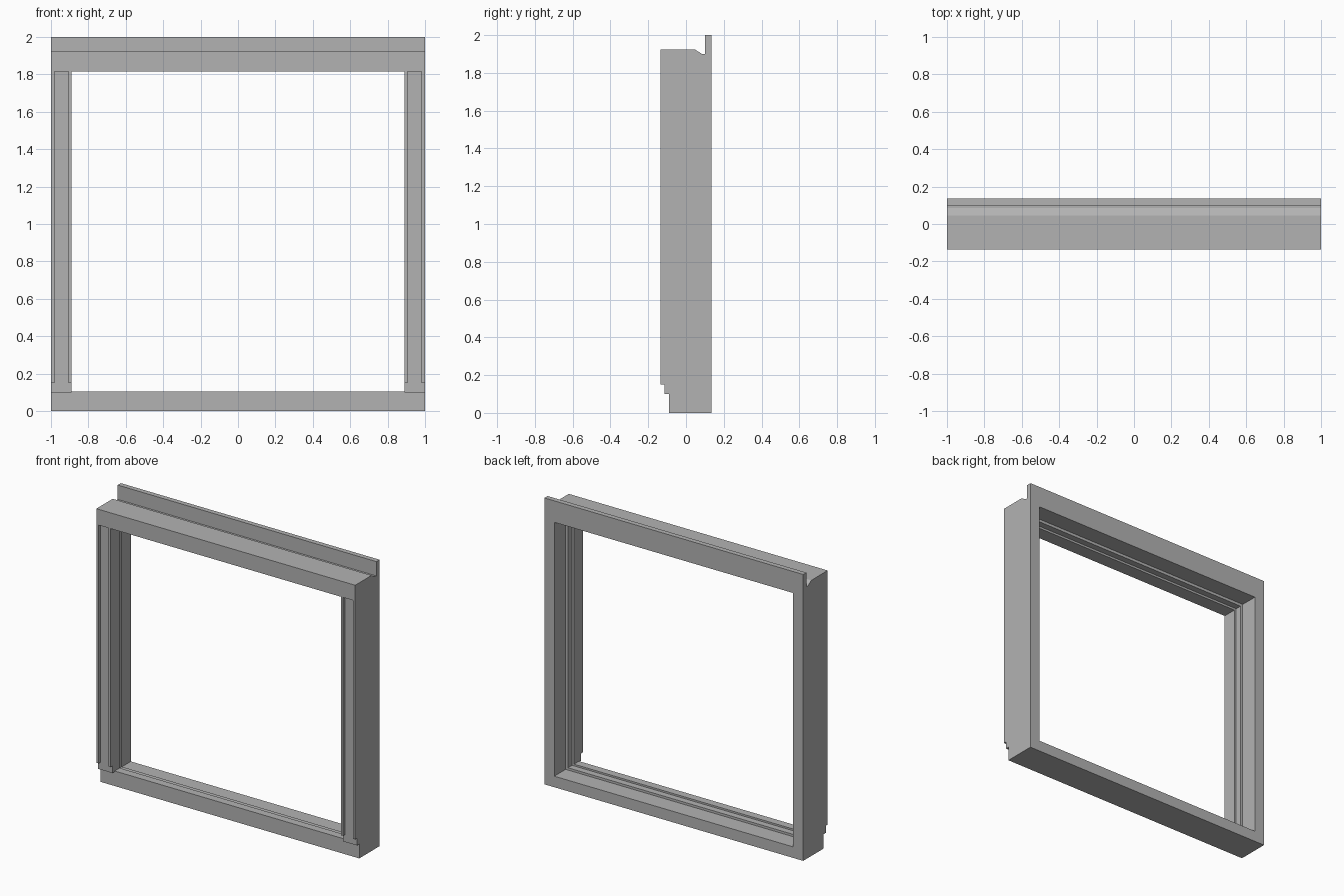
import bpy, bmesh
from mathutils import Vector

cube = bpy.data.objects.get("Cube")
if cube:
    bpy.data.objects.remove(cube, do_unlink=True)

grey = bpy.data.materials.new("frame_grey")
grey.use_nodes = True
grey.diffuse_color = (0.45, 0.45, 0.45, 1)
grey.node_tree.nodes["Principled BSDF"].inputs["Base Color"].default_value = (0.45, 0.45, 0.45, 1)


def prism(name, points, offset):
    """Extrude a closed outline of 3D points along an offset."""
    bm = bmesh.new()
    face = bm.faces.new([bm.verts.new(p) for p in points])
    ext = bmesh.ops.extrude_face_region(bm, geom=[face])
    moved = [g for g in ext["geom"] if isinstance(g, bmesh.types.BMVert)]
    bmesh.ops.translate(bm, verts=moved, vec=Vector(offset))
    bmesh.ops.recalc_face_normals(bm, faces=bm.faces)
    mesh = bpy.data.meshes.new(name)
    bm.to_mesh(mesh)
    bm.free()
    mesh.materials.append(grey)
    obj = bpy.data.objects.new(name, mesh)
    bpy.context.collection.objects.link(obj)
    return obj


def rail(name, outline):
    prism(name, [(-1, y, z) for y, z in outline], (2, 0, 0))


def post(name, side, outline, bottom, top):
    prism(name, [(side * x, y, bottom) for x, y in outline], (0, 0, top - bottom))


FRONT, APRON, SILL_FRONT, BACK = -0.135, -0.115, -0.09, 0.135
STEP_1, STEP_2 = -0.035, 0.01      # depths of the two rebate steps
HEAD = 1.815                       # underside of the head at the front

# Head with drip channel and upstand on top, stepped rebate below
rail("head", [(FRONT, HEAD), (STEP_1, HEAD), (STEP_1, 1.83), (STEP_2, 1.83),
              (STEP_2, 1.85), (BACK, 1.85), (BACK, 2), (0.1, 2), (0.1, 1.9),
              (0.085, 1.9), (0.045, 1.925), (FRONT, 1.925)])

# Sill with stepped rebate
rail("sill", [(SILL_FRONT, 0), (BACK, 0), (BACK, 0.077), (STEP_2, 0.077),
              (STEP_2, 0.093), (STEP_1, 0.093), (STEP_1, 0.105), (SILL_FRONT, 0.105)])

for label, side in (("left", 1), ("right", -1)):
    # Jamb with the same stepped rebate
    post(label + "_jamb", side,
         [(1, SILL_FRONT), (1, BACK), (0.923, BACK), (0.923, STEP_2), (0.905, STEP_2),
          (0.905, STEP_1), (0.89, STEP_1), (0.89, SILL_FRONT)], 0.077, 1.85)
    # Front apron overhanging the sill
    post(label + "_jamb_apron", side,
         [(1, APRON), (1, SILL_FRONT), (0.89, SILL_FRONT), (0.89, APRON)], 0.1, HEAD)
    # Ribs on both sides of the front groove
    for rib, a, b in (("outer", 0.982, 1), ("inner", 0.89, 0.907)):
        post(f"{label}_{rib}_rib", side,
             [(a, FRONT), (b, FRONT), (b, APRON), (a, APRON)], 0.15, HEAD)
